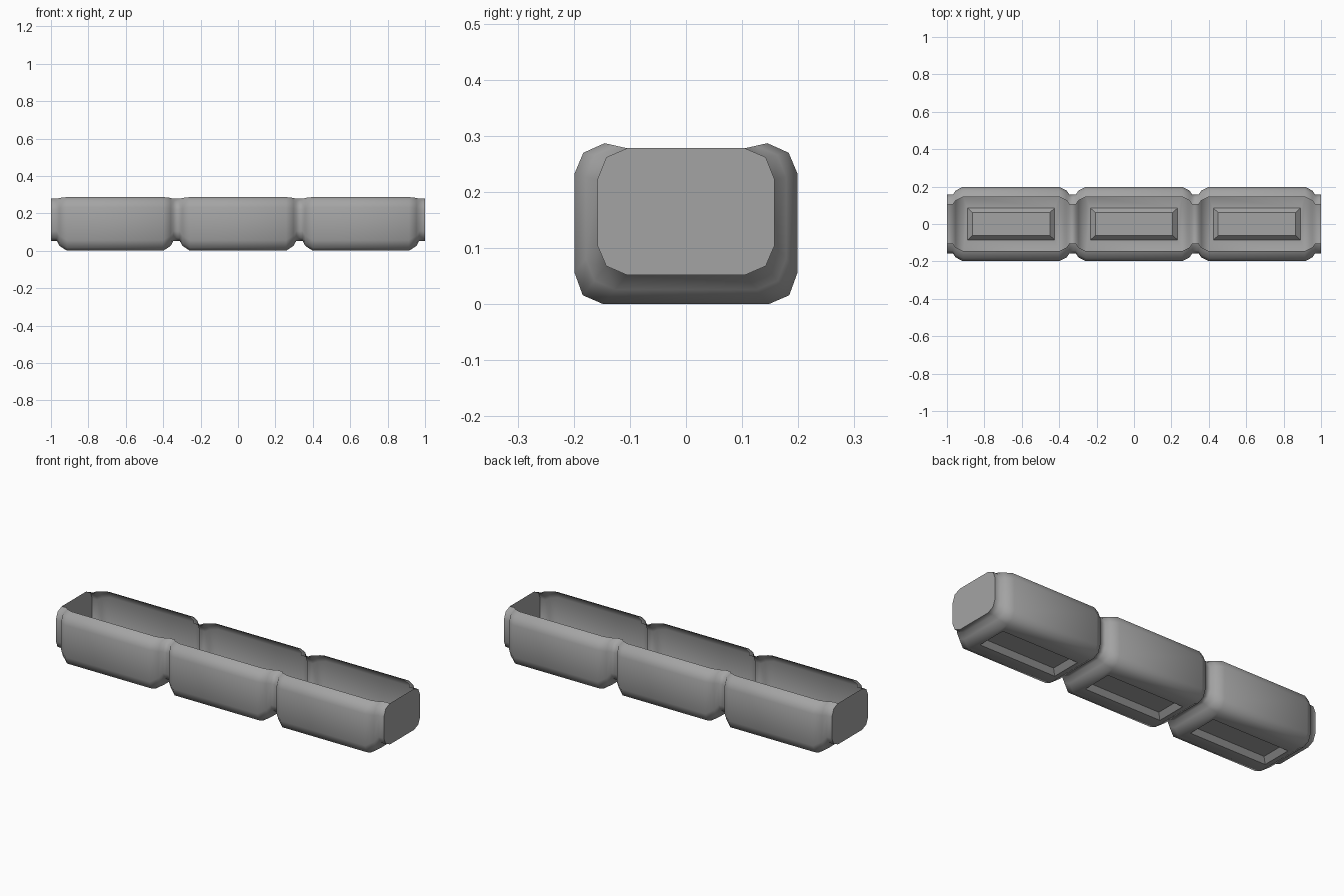
import bpy, bmesh

cube = bpy.data.objects.get("Cube")
if cube:
    bpy.data.objects.remove(cube, do_unlink=True)

# Half cross-sections (y, z) from the open rim down to the floor
BULGE = [(.145, .287), (.183, .27), (.199, .232), (.199, .057), (.184, .016), (.147, 0)]
NECK = [(.105, .278), (.142, .262), (.158, .222), (.158, .105), (.142, .068), (.105, .052)]
CENTRES = [-.657, 0, .657]

grey = bpy.data.materials.new("grey")
grey.use_nodes = True
colour = (.37, .37, .37, 1)
grey.diffuse_color = colour
grey.node_tree.nodes["Principled BSDF"].inputs["Base Color"].default_value = colour


def section(x, t):
    """Ring of points at x, blended from neck (0) to bulge (1)."""
    half = [(a + (c - a) * t, b + (d - b) * t)
            for (a, b), (c, d) in zip(NECK, BULGE)]
    full = half + [(-y, z) for y, z in reversed(half)]
    return [(x, y, z) for y, z in full]


bm = bmesh.new()

# Stations along the length: each segment swells from neck to bulge and back
stations = [(-1, 0)]
for c in CENTRES:
    stations += [(c + dx, t) for dx, t in
                 [(-.311, 0), (-.297, .5), (-.257, 1), (.257, 1), (.297, .5), (.311, 0)]]
stations.append((1, 0))

rings = [[bm.verts.new(p) for p in section(x, t)] for x, t in stations]
floors = []
for i, (r, s) in enumerate(zip(rings, rings[1:])):
    for k in range(len(r) - 1):
        f = bm.faces.new((r[k], s[k], s[k + 1], r[k + 1]))
        f.smooth = True
        if k == 5 and stations[i][1] == stations[i + 1][1] == 1:
            floors.append(f)

# Flat end caps with crisp rims
for ring in (rings[0], rings[-1]):
    cap = bm.faces.new(ring)
    for e in cap.edges:
        e.smooth = False

bmesh.ops.recalc_face_normals(bm, faces=bm.faces)

# Bevelled rectangular recess under each segment
for f, c in zip(floors, CENTRES):
    for hx, hy, z in [(.233, .085, 0), (.207, .062, .025)]:
        bmesh.ops.inset_individual(bm, faces=[f], thickness=.01)
        for v in f.verts:
            v.co = (c + (hx if v.co.x > c else -hx), hy if v.co.y > 0 else -hy, z)
        for e in f.edges:
            e.smooth = False
    # Crisp mitred corners of the recess
    for v in f.verts:
        for e in v.link_edges:
            e.smooth = False
    f.smooth = False

mesh = bpy.data.meshes.new("segmented_shell")
bm.to_mesh(mesh)
bm.free()
mesh.materials.append(grey)
shell = bpy.data.objects.new("segmented_shell", mesh)
bpy.context.collection.objects.link(shell)
